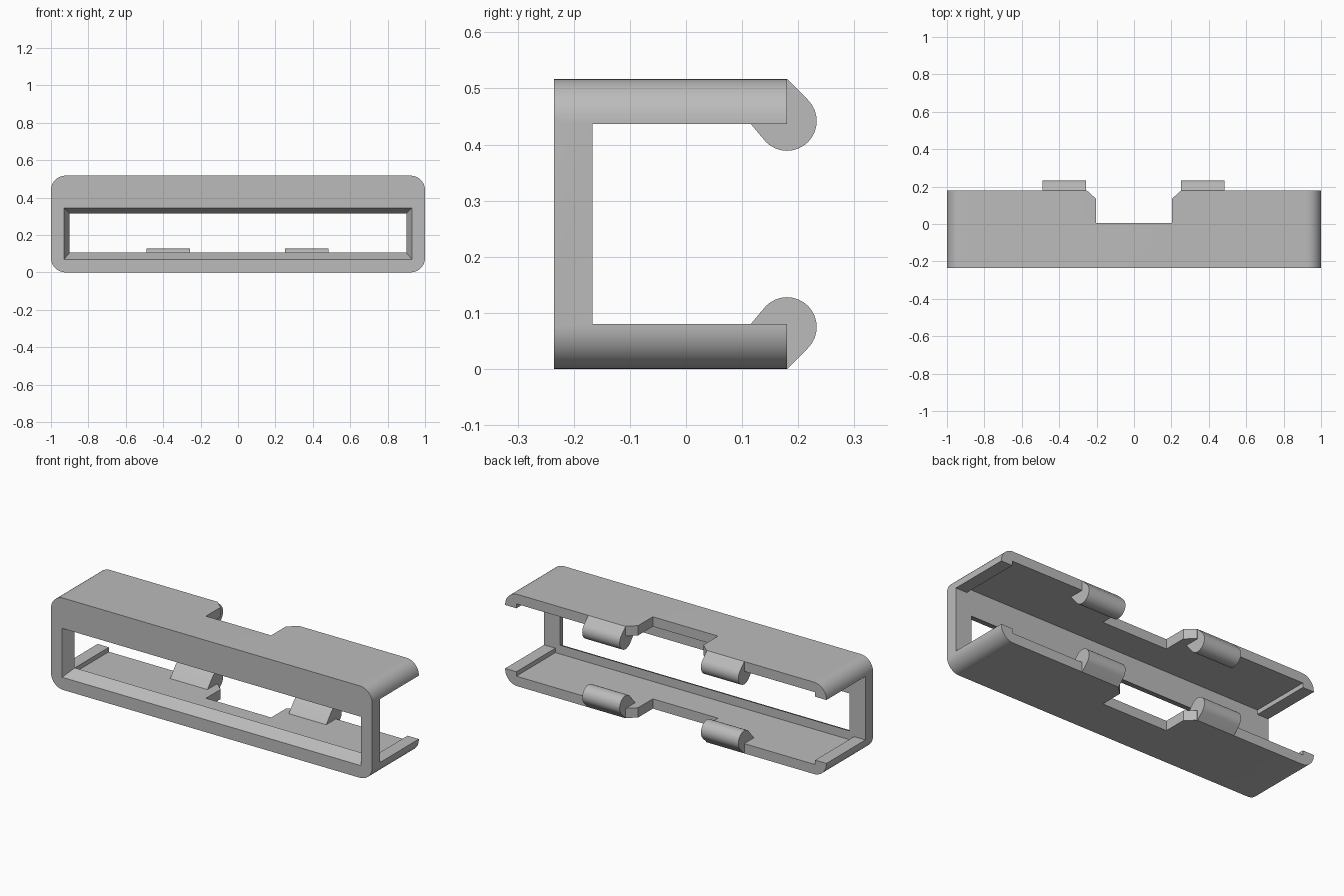
import bpy
import bmesh
from math import cos, sin, radians

WIDTH, HEIGHT = 1.0, 0.517          # half width, full height
FRONT, WALL, BACK = -0.235, -0.167, 0.18

old = bpy.data.objects.get("Cube")
if old:
    bpy.data.objects.remove(old, do_unlink=True)

grey = bpy.data.materials.new("plain grey")
grey.use_nodes = True
colour = (0.5, 0.5, 0.5, 1)
grey.diffuse_color = colour
grey.node_tree.nodes["Principled BSDF"].inputs["Base Color"].default_value = colour


def loft(name, start, end):
    """Solid joining two matching outlines."""
    bm = bmesh.new()
    a = [bm.verts.new(p) for p in start]
    b = [bm.verts.new(p) for p in end]
    bm.faces.new(a)
    bm.faces.new(b[::-1])
    for i in range(len(a)):
        j = (i + 1) % len(a)
        bm.faces.new((a[j], a[i], b[i], b[j]))
    bmesh.ops.recalc_face_normals(bm, faces=bm.faces)
    mesh = bpy.data.meshes.new(name)
    bm.to_mesh(mesh)
    bm.free()
    mesh.materials.append(grey)
    obj = bpy.data.objects.new(name, mesh)
    bpy.context.collection.objects.link(obj)
    return obj


def rectangle(x, z0, z1, y):
    return [(-x, y, z0), (x, y, z0), (x, y, z1), (-x, y, z1)]


def box(name, x, y0, y1, z0, z1):
    return loft(name, rectangle(x, z0, z1, y0), rectangle(x, z0, z1, y1))


def arc(cx, cz, r, start, end, steps):
    angles = [radians(start + (end - start) * i / steps) for i in range(steps + 1)]
    return [(cx + r * cos(t), cz + r * sin(t)) for t in angles]


def select_only(obj):
    bpy.ops.object.select_all(action='DESELECT')
    obj.select_set(True)
    bpy.context.view_layer.objects.active = obj


def cut(target, cutter):
    cutter.hide_render = True
    mod = target.modifiers.new("cut", 'BOOLEAN')
    mod.operation, mod.solver, mod.object = 'DIFFERENCE', 'EXACT', cutter
    select_only(target)
    bpy.ops.object.modifier_apply(modifier=mod.name)
    bpy.data.objects.remove(cutter, do_unlink=True)


def smooth(obj):
    select_only(obj)
    bpy.ops.object.shade_smooth_by_angle(angle=radians(30))


# Rounded outer body
R = 0.077
outline = []
for k, (cx, cz) in enumerate([(WIDTH - R, HEIGHT - R), (R - WIDTH, HEIGHT - R),
                              (R - WIDTH, R), (WIDTH - R, R)]):
    outline += arc(cx, cz, R, 90 * k, 90 * k + 90, 10)
body = loft("clip_frame", [(x, FRONT, z) for x, z in outline],
            [(x, BACK, z) for x, z in outline])

# Inner pocket, then the open ends that leave small lips
cut(body, box("pocket_cutter", 0.93, WALL, 0.4, 0.055, HEIGHT - 0.055))
cut(body, box("open_end_cutter", 1.2, WALL, 0.4, 0.08, HEIGHT - 0.08))

# Tapered front window, extended a little past both wall faces
def window_outline(y):
    t = (y - FRONT) / (WALL - FRONT)
    return rectangle(0.93 - 0.03 * t, 0.07 + 0.035 * t, 0.345 - 0.03 * t, y)


cut(body, loft("window_cutter", window_outline(FRONT - 0.02), window_outline(WALL + 0.02)))

# Chamfered notch in the back of both shelves
half = [(0.203, 0.005), (0.203, 0.135), (0.253, BACK), (0.253, 0.4)]
notch = half + [(-x, y) for x, y in reversed(half)]
cut(body, loft("notch_cutter", [(x, y, -0.2) for x, y in notch],
               [(x, y, 0.8) for x, y in notch]))
smooth(body)

# Rounded snap hooks, two on each shelf
profile = [(0.09, 0.05), (BACK, 0.05), (BACK, 0.0)] + arc(BACK, 0.075, 0.053, -45, 135, 16)
for level, place in (("lower", lambda z: z), ("upper", lambda z: HEIGHT - z)):
    for side, x0, x1 in (("left", 0.25, 0.483), ("right", -0.489, -0.256)):
        hook = loft(f"{level}_{side}_hook", [(x0, y, place(z)) for y, z in profile],
                    [(x1, y, place(z)) for y, z in profile])
        smooth(hook)
